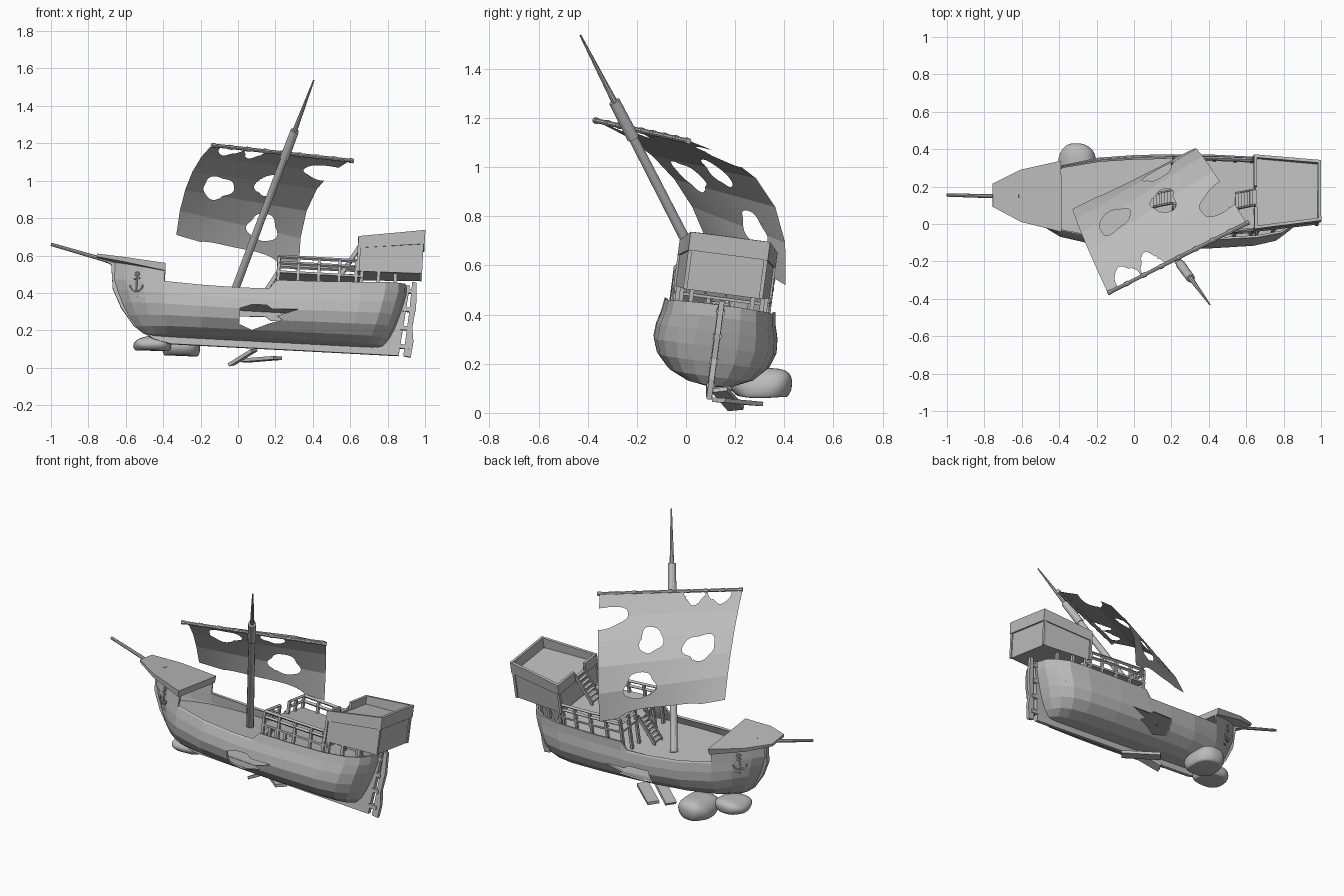
import bpy, bmesh, math
from mathutils import Vector, Matrix
from mathutils.bvhtree import BVHTree

if "Cube" in bpy.data.objects:
    bpy.data.objects.remove(bpy.data.objects["Cube"])

grey = bpy.data.materials.new("weathered grey")
grey.use_nodes = True
grey.diffuse_color = (0.5, 0.5, 0.5, 1)
grey.node_tree.nodes["Principled BSDF"].inputs["Base Color"].default_value = (0.5, 0.5, 0.5, 1)

# The wreck lists to one side with its bow slightly raised
LIST = (Matrix.Translation((0, 0.094, 0.108)) @ Matrix.Rotation(math.radians(3), 4, 'Y')
        @ Matrix.Rotation(math.radians(-7.5), 4, 'X'))
WORLD = Matrix.Identity(4)


def finish(name, bm, frame=LIST):
    bmesh.ops.recalc_face_normals(bm, faces=bm.faces)
    me = bpy.data.meshes.new(name)
    bm.to_mesh(me)
    bm.free()
    me.transform(frame)
    me.materials.append(grey)
    ob = bpy.data.objects.new(name, me)
    bpy.context.scene.collection.objects.link(ob)
    return ob


def loft(bm, rings):
    """Closed solid through matching rings of points."""
    vs = [[bm.verts.new(p) for p in r] for r in rings]
    n = len(vs[0])
    for a, b in zip(vs, vs[1:]):
        for i in range(n):
            bm.faces.new((a[i], a[(i + 1) % n], b[(i + 1) % n], b[i]))
    bm.faces.new(vs[0])
    bm.faces.new(vs[-1])


def box(bm, x0, x1, y0, y1, z0, z1):
    loft(bm, [[(x0, y0, z), (x1, y0, z), (x1, y1, z), (x0, y1, z)] for z in (z0, z1)])


def rod(bm, p, q, r0, r1=None, sides=8):
    p, q = Vector(p), Vector(q)
    rot = (q - p).to_track_quat('Z', 'Y')
    rings = []
    for c, r in ((p, r0), (q, r0 if r1 is None else r1)):
        rings.append([c + rot @ Vector((r * math.cos(a), r * math.sin(a), 0))
                      for a in (math.tau * i / sides for i in range(sides))])
    loft(bm, rings)


def plate(bm, outline, half):
    """Side profile in x and z, given thickness across the ship."""
    loft(bm, [[(x, s * half, z) for x, z in outline] for s in (-1, 1)])


# Hull: stations of foot x, head x, half width, sheer height, rim height
stations = [(-.45, -.69, .004, .33, .44), (-.44, -.62, .07, .325, .43), (-.41, -.53, .13, .315, .405),
            (-.38, -.412, .19, .305, .375), (-.375, -.41, .19, .305, .315), (-.2, -.2, .235, .29, .30),
            (0, 0, .25, .285, .295), (.15, .15, .253, .285, .297), (.19, .19, .253, .29, .345),
            (.4, .4, .251, .3, .35), (.58, .64, .238, .31, .36), (.66, .77, .212, .32, .37),
            (.71, .84, .16, .325, .375), (.735, .875, .09, .33, .38), (.74, .885, 0, .33, .38)]
section = [(0, 0), (.42, .04), (.72, .16), (.92, .36), (1, .58), (.985, .8), (.93, 1)]


def hull_ring(st):
    xb, xt, w, sheer, rim = st
    pts = [Vector((xb + (xt - xb) * t ** .45, w * f, .035 + (sheer - .035) * t)) for f, t in section]
    pts.append(Vector((xt, w * .9, rim)))
    return pts


def half_width(x):
    """Half width of the hull at the rim."""
    for a, b in zip(stations, stations[1:]):
        if a[1] <= x <= b[1]:
            k = (x - a[1]) / (b[1] - a[1])
            return .9 * (a[2] + k * (b[2] - a[2]))
    return .02


bm = bmesh.new()
for side in (-1, 1):
    rings = [[bm.verts.new((p.x, p.y * side, p.z)) for p in hull_ring(s)] for s in stations]
    for a, b in zip(rings, rings[1:]):
        for i in range(len(a) - 1):
            bm.faces.new((a[i], a[i + 1], b[i + 1], b[i]))
bmesh.ops.remove_doubles(bm, verts=bm.verts, dist=.0005)
bmesh.ops.dissolve_degenerate(bm, edges=bm.edges, dist=.0005)
hull_tree = BVHTree.FromBMesh(bm)
hull = finish("hull", bm)

# Breach torn through both sides of the hull
bm = bmesh.new()
plate(bm, [(0, .2), (.14, .205), (.17, .185), (.31, .19), (.2, .15), (.23, .13), (.16, .11), (.07, .075), (0, .1)], .5)
breach = finish("breach_cutter", bm)
breach.hide_render = True
breach.hide_viewport = True
skin = hull.modifiers.new("skin", 'SOLIDIFY')
skin.thickness = .012
cut = hull.modifiers.new("breach", 'BOOLEAN')
cut.object = breach
cut.solver = 'EXACT'

# Keel with stem and stern post
bm = bmesh.new()
plate(bm, [(-.765, .445), (-.7, .41), (-.685, .28), (-.635, .18), (-.56, .085), (-.45, .02), (-.36, 0),
           (.86, 0), (.9, .38), (.86, .38), (.8, .18), (.7, .05), (-.35, .05), (-.43, .07), (-.54, .16),
           (-.62, .3), (-.64, .44)], .013)
finish("keel", bm)

# Rudder with hinges
bm = bmesh.new()
plate(bm, [(.885, 0), (.925, -.005), (.935, .08), (.925, .16), (.94, .27), (.935, .4), (.912, .4), (.905, .25)], .011)
for z in (.04, .14, .24, .34):
    box(bm, .85 + z * .08, .91, -.017, .017, z, z + .022)
finish("rudder", bm)


def deck(name, xs, z, thick, shrink):
    bm = bmesh.new()
    edge = [(x, half_width(x) * shrink) for x in xs]
    outline = edge + [(x, -w) for x, w in reversed(edge)]
    loft(bm, [[(x, y, h) for x, y in outline] for h in (z - thick, z)])
    finish(name, bm)


# The quarter deck is an open platform above the main deck
deck("main_deck", (-.55, -.45, -.35, -.2, 0, .18, .4, .6, .72, .79), .24, .01, 1.03)
deck("quarter_deck", (.185, .3, .4, .52, .64), .4, .012, .91)

# Foredeck slab, thicker toward the rear
bm = bmesh.new()
loft(bm, [[(x, -w, b), (x, w, b), (x, w * 1.04, t), (x, -w * 1.04, t)]
          for x, w, b, t in ((-.78, .06, .442, .458), (-.63, .135, .412, .437), (-.41, .185, .37, .41))])
finish("foredeck", bm)

# Stern castle body, bulwarks and posts
X0, X1, W0, W1 = .62, .955, .193, .155
bm = bmesh.new()
loft(bm, [[(X0, -W0, a), (X1, -W1, b), (X1, W1, b), (X0, W0, a)] for a, b in ((.42, .43), (.56, .6))])
finish("castle_cabin", bm)


def wall(bm, a, b, za, zb):
    """Low wall from a to b in plan, za and zb being its heights at the ends."""
    a, b = Vector(a), Vector(b)
    n = Vector((a.y - b.y, b.x - a.x)).normalized() * .008
    loft(bm, [[(p.x + s * n.x, p.y + s * n.y, z) for s, z in ((-1, lo), (1, lo), (1, hi), (-1, hi))]
              for p, (lo, hi) in ((a, za), (b, zb))])


bm = bmesh.new()
front, rear = (.545, .608), (.59, .665)
for s in (-1, 1):
    wall(bm, (X0 - .008, s * W0), (X1 + .012, s * W1), front, rear)
wall(bm, (X1 + .004, -W1), (X1 + .004, W1), rear, rear)
wall(bm, (X0, -W0), (X0, -.08), front, front)
wall(bm, (X0, .03), (X0, W0), front, front)
finish("castle_bulwark", bm)

bm = bmesh.new()
for s in (-1, 1):
    for x, w in ((.64, .18), (.73, .165), (.82, .125)):
        box(bm, x - .009, x + .009, s * w - .009, s * w + .009, .24, .425)
    for x, w, lo, hi in ((X0, W0, .42, .55), (X1, W1, .43, .6)):
        box(bm, x - .009, x + .007, s * w - .008, s * w + .008, lo, hi)
finish("castle_posts", bm)

# Quarter deck railings along the sides and across the front, posts carrying the deck
bm = bmesh.new()
xs = (.195, .3, .41, .52, .61)
for s in (-1, 1):
    line = [(x, s * (half_width(x) * .91 - .008)) for x in xs]
    cross = [(.195, s * .05), (.195, s * .12), line[0]]
    for path in (line, cross):
        for x, y in path:
            box(bm, x - .008, x + .008, y - .008, y + .008, .24, .475)
        for p, q in zip(path, path[1:]):
            for z in (.442, .475):
                rod(bm, (*p, z), (*q, z), .01, sides=4)
finish("railing", bm)


def stairs(name, x0, x1, z0, z1, y, w, count):
    bm = bmesh.new()
    for i in range(count):
        x = x0 + (x1 - x0) * i / count
        z = z0 + (z1 - z0) * (i + 1) / count
        box(bm, x, x + (x1 - x0) / count + .006, y - w, y + w, z - .01, z)
    for s in (-1, 1):
        loft(bm, [[(x, y + s * w + d, z + h) for d, h in ((-.004, -.02), (.004, -.02), (.004, .02), (-.004, .02))]
                  for x, z in ((x0, z0), (x1, z1))])
    finish(name, bm)


stairs("lower_stairs", .09, .185, .24, .4, 0, .035, 7)
stairs("upper_stairs", .52, .62, .4, .57, -.025, .042, 7)

# Anchors hung flat on both sides of the bow
for side, label in ((1, "left"), (-1, "right")):
    bm = bmesh.new()
    arc = [(-.56 + .034 * math.cos(a), .295 + .034 * math.sin(a))
           for a in (math.pi * (1.0 + i / 6) for i in range(7))]
    lines = [[(-.56, .345), (-.56, .262)], [(-.575, .33), (-.545, .33)], arc]
    lines.append([(-.56 + .01 * math.cos(i * math.pi / 3), .354 + .01 * math.sin(i * math.pi / 3)) for i in range(7)])
    for path in lines:
        pts = []
        for x, z in path:
            hit = hull_tree.ray_cast(Vector((x, side, z)), Vector((0, -side, 0)))[0]
            pts.append((x, (abs(hit.y) + .004 if hit else .08) * side, z))
        for p, q in zip(pts, pts[1:]):
            rod(bm, p, q, .005, sides=6)
    finish(label + "_anchor", bm)

# Bowsprit, toppling mast and yard
bm = bmesh.new()
rod(bm, (-.62, .145, .55), (-1, .155, .66), .012, .009)
finish("bowsprit", bm, WORLD)
bm = bmesh.new()
foot, tip = Vector((-.045, .185, .34)), Vector((.405, -.43, 1.537))
rod(bm, foot, foot.lerp(tip, .67), .022, .019, 12)
rod(bm, foot.lerp(tip, .65), foot.lerp(tip, .775), .025, .023, 12)
rod(bm, foot.lerp(tip, .77), tip, .013, .004)
finish("mast", bm, WORLD)
bm = bmesh.new()
y0, y1 = Vector((-.14, -.37, 1.19)), Vector((.615, .01, 1.106))
rod(bm, y0, y1, .01)
for i in range(9):
    k = i / 8.2
    rod(bm, y0.lerp(y1, k), y0.lerp(y1, k + .025), .013)
finish("yard", bm, WORLD)

# Torn sail: a billowing sheet in a few flat bands, with ragged holes
edges = [[Vector(p) for p in e] for e in
         (((-.14, -.37, 1.19), (-.295, -.035, 1.05), (-.33, .08, .71)),
          ((.6, .01, 1.108), (.32, .45, .985), (.325, .405, .52)))]
holes = [(.61, .42, .085, .11), (.245, .52, .12, .11), (.68, .78, .12, .1),
         (.15, 0, .08, .13), (.33, 0, .08, .12), (1, .2, .22, .09), (.5, 1.06, .4, .1)]


def sail_point(u, v):
    def bend(t):
        l, r = (a * (1 - t) ** 2 + b * 2 * t * (1 - t) + c * t * t for a, b, c in edges)
        return l.lerp(r, u)
    k = min(int(v * 5), 4)
    return bend(k / 5).lerp(bend((k + 1) / 5), v * 5 - k)


def depth(u, v, hole):
    """Ragged distance from a hole centre, 1 being its rim."""
    a, b = (u - hole[0]) / hole[2], (v - hole[1]) / hole[3]
    ang = math.atan2(b, a)
    return math.hypot(a, b) / (1 + .1 * math.sin(3 * ang + hole[0] * 9) + .05 * math.sin(5 * ang))


bm = bmesh.new()
bmesh.ops.create_grid(bm, x_segments=90, y_segments=80, size=.5)
bmesh.ops.translate(bm, verts=bm.verts, vec=(.5, .5, 0))
for v in bm.verts:
    for h in holes:
        d = depth(v.co.x, v.co.y, h)
        if abs(d - 1) < .08 and 0 < v.co.x < 1 and 0 < v.co.y < 1:
            v.co.x, v.co.y = h[0] + (v.co.x - h[0]) / d, h[1] + (v.co.y - h[1]) / d
torn = [f for f in bm.faces if any(depth(*f.calc_center_median().xy, h) < 1 for h in holes)]
bmesh.ops.delete(bm, geom=torn, context='FACES')
for v in bm.verts:
    v.co = sail_point(min(max(v.co.x, 0), 1), min(max(v.co.y, 0), 1))
finish("sail", bm, WORLD)

# Rocks beneath the bow, squarish in plan
for name, c, size in (("large_rock", (-.305, .305, .11), (.1, .125, .075)),
                      ("small_rock", (-.46, .18, .122), (.1, .1, .05))):
    bm = bmesh.new()
    bmesh.ops.create_icosphere(bm, subdivisions=4, radius=1)
    for v in bm.verts:
        x, y, z = v.co
        swell = 1 + .05 * math.sin(3 * x + 2 * y) + .05 * math.sin(4 * y - 2 * z)
        p = Vector((math.copysign(abs(x) ** .75, x), math.copysign(abs(y) ** .75, y), max(z, -.6))) * swell
        v.co = Vector(c) + Vector([a * b for a, b in zip(p, size)])
    rock = finish(name, bm, WORLD)
    for f in rock.data.polygons:
        f.use_smooth = True

# Loose planks broken out of the hull
for name, c, rot, half in (("flat_plank", (.12, .21, .045), (-.05, -.06, -.7), (.12, .035, .009)),
                           ("tilted_plank", (.025, .17, .056), (.1, -.5, -.5), (.08, .035, .009))):
    bm = bmesh.new()
    box(bm, -half[0], half[0], -half[1], half[1], -half[2], half[2])
    turn = Matrix.Rotation(rot[2], 4, 'Z') @ Matrix.Rotation(rot[1], 4, 'Y') @ Matrix.Rotation(rot[0], 4, 'X')
    finish(name, bm, Matrix.Translation(c) @ turn)
